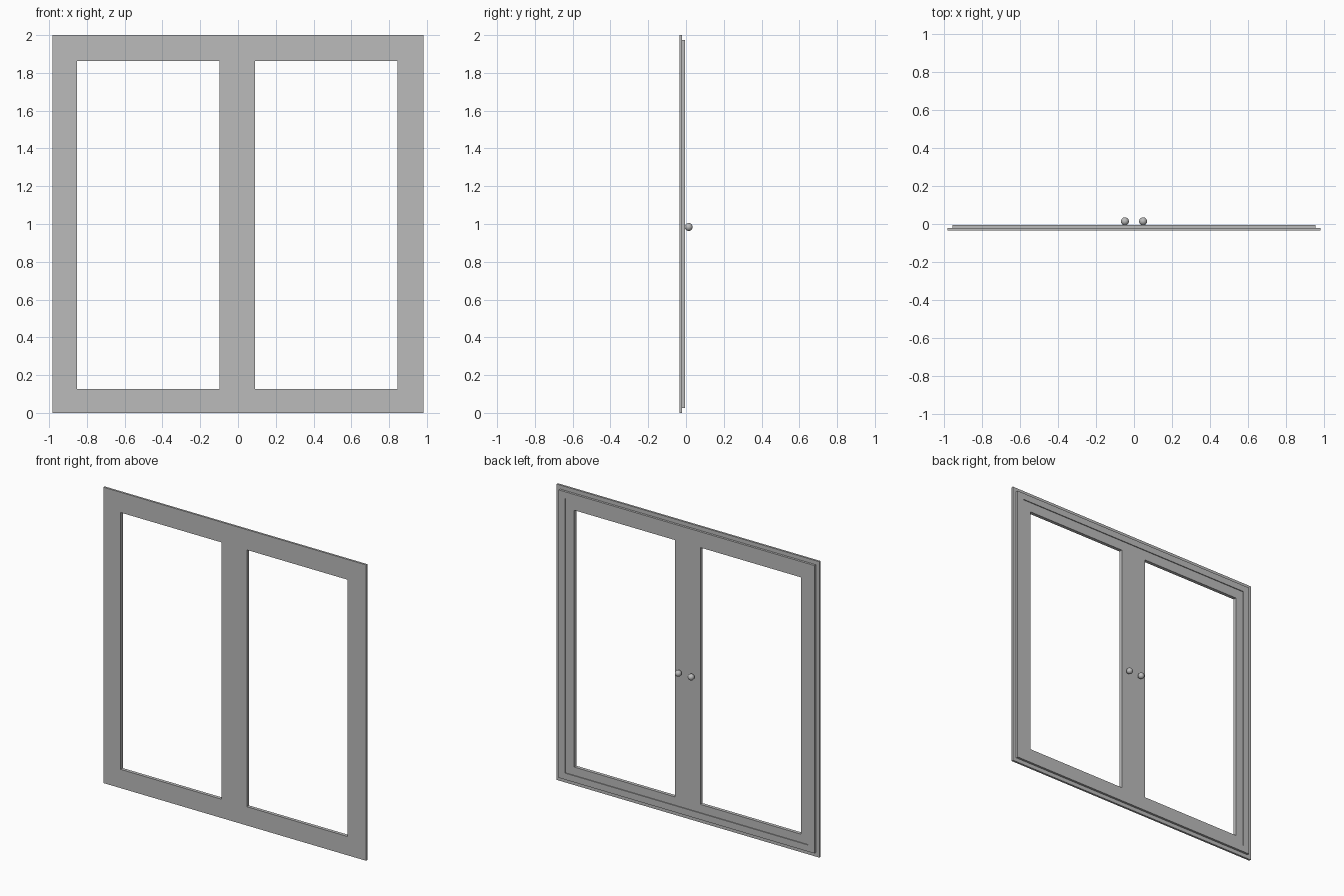
import bpy
import bmesh
from mathutils import Matrix, Vector

cube = bpy.data.objects.get("Cube")
if cube:
    bpy.data.objects.remove(cube, do_unlink=True)

# One plain grey finish
grey = bpy.data.materials.new("plain_grey")
grey.use_nodes = True
grey.diffuse_color = (0.5, 0.5, 0.5, 1)
grey.node_tree.nodes["Principled BSDF"].inputs["Base Color"].default_value = grey.diffuse_color


def add_object(name, bm):
    bmesh.ops.recalc_face_normals(bm, faces=bm.faces[:])
    mesh = bpy.data.meshes.new(name)
    bm.to_mesh(mesh)
    bm.free()
    mesh.materials.append(grey)
    obj = bpy.data.objects.new(name, mesh)
    bpy.context.collection.objects.link(obj)
    return obj


def slab(name, xs, zs, holes, front, back):
    """Upright slab cut into cells by xs and zs, leaving out the hole cells."""
    bm = bmesh.new()
    grid = [[bm.verts.new((x, front, z)) for z in zs] for x in xs]
    for i in range(len(xs) - 1):
        for j in range(len(zs) - 1):
            if (i, j) not in holes:
                bm.faces.new((grid[i][j], grid[i + 1][j],
                              grid[i + 1][j + 1], grid[i][j + 1]))
    result = bmesh.ops.extrude_face_region(bm, geom=bm.faces[:], use_keep_orig=True)
    moved = [v for v in result["geom"] if isinstance(v, bmesh.types.BMVert)]
    bmesh.ops.translate(bm, verts=moved, vec=(0, back - front, 0))
    bmesh.ops.delete(bm, geom=[v for v in bm.verts if not v.link_faces], context="VERTS")
    return add_object(name, bm)


# Window openings shared by the front frame and the leaves behind it
PANES_X = [-0.853, -0.099, 0.091, 0.845]
PANES_Z = [0.127, 1.863]
PANES = {(1, 1), (3, 1)}

# Wide front casing
slab("front_frame", [-0.983] + PANES_X + [0.983], [0] + PANES_Z + [2],
     PANES, -0.035, -0.021)

# Recessed pair of leaves
slab("window_leaves", [-0.91] + PANES_X + [0.91], [0.071] + PANES_Z + [1.929],
     PANES, -0.021, -0.012)

# Raised rim around the leaves
slab("back_rim", [-0.956, -0.91, 0.91, 0.956], [0.027, 0.071, 1.929, 1.973],
     {(1, 1)}, -0.021, -0.006)

# Round knobs with short stems
for side, name in ((-1, "right_knob"), (1, "left_knob")):
    bm = bmesh.new()
    centre = Vector((side * 0.048, 0.014, 0.984))
    bmesh.ops.create_uvsphere(bm, u_segments=24, v_segments=16, radius=0.021,
                              matrix=Matrix.Translation(centre))
    stem = Matrix.Translation(centre - Vector((0, 0.02, 0))) @ Matrix.Rotation(1.5708, 4, "X")
    bmesh.ops.create_cone(bm, cap_ends=True, segments=12, radius1=0.006,
                          radius2=0.006, depth=0.014, matrix=stem)
    knob = add_object(name, bm)
    bpy.ops.object.select_all(action="DESELECT")
    knob.select_set(True)
    bpy.context.view_layer.objects.active = knob
    bpy.ops.object.shade_smooth_by_angle()
